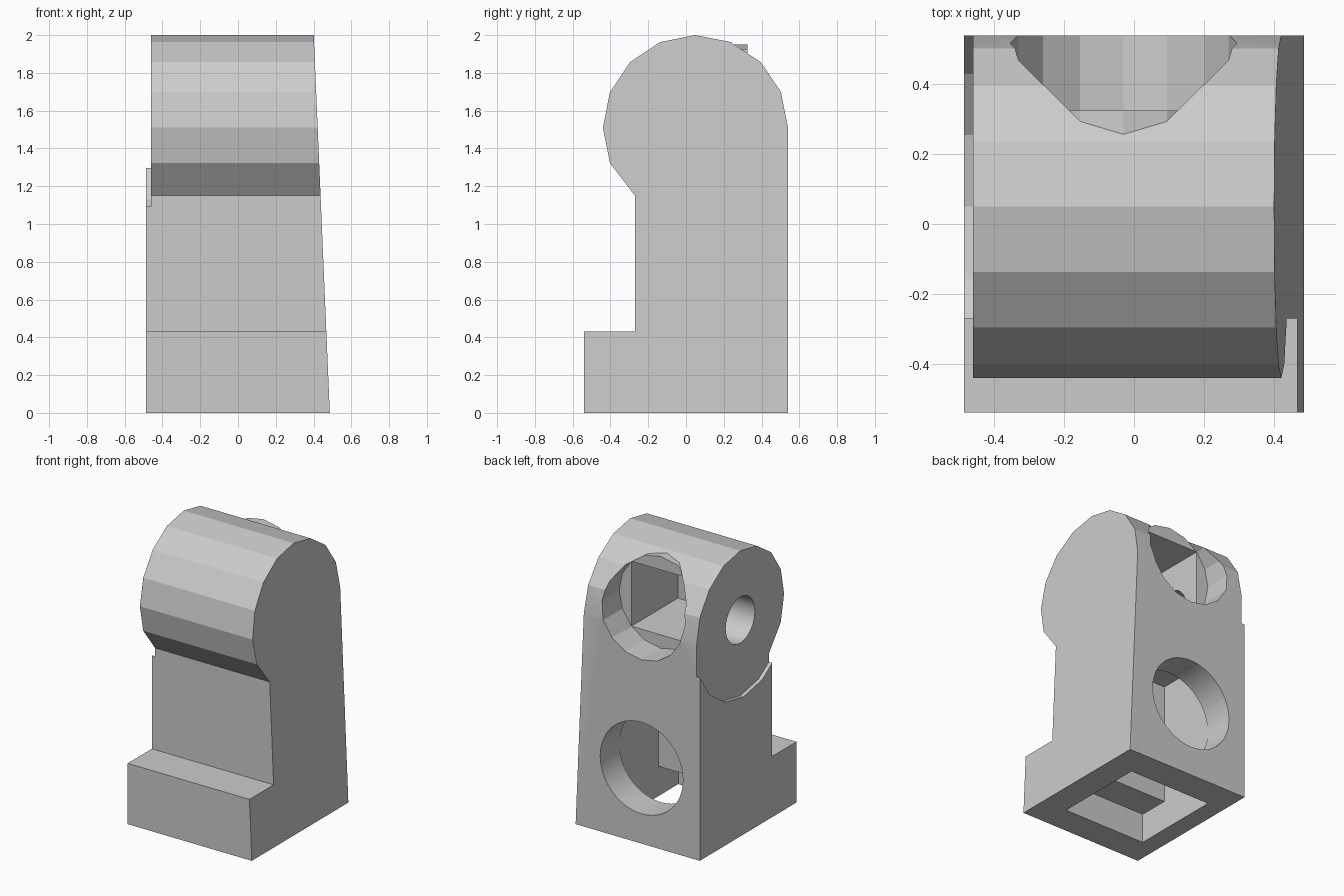
import bpy, bmesh, math
from mathutils import Vector

if "Cube" in bpy.data.objects:
    bpy.data.objects.remove(bpy.data.objects["Cube"])

HY, HZ = 0.05, 1.51      # hip centre
CX = -0.03               # centre line of the cavities


def mesh_object(name, bm):
    bmesh.ops.recalc_face_normals(bm, faces=bm.faces)
    me = bpy.data.meshes.new(name)
    bm.to_mesh(me)
    bm.free()
    ob = bpy.data.objects.new(name, me)
    bpy.context.collection.objects.link(ob)
    return ob


def prism(name, near, far):
    """Solid between two matching outlines."""
    bm = bmesh.new()
    a = [bm.verts.new(p) for p in near]
    b = [bm.verts.new(p) for p in far]
    bm.faces.new(a)
    bm.faces.new(b[::-1])
    n = len(a)
    for i in range(n):
        bm.faces.new((a[i], b[i], b[(i + 1) % n], a[(i + 1) % n]))
    return mesh_object(name, bm)


def ring(cu, cv, r, n):
    return [(cu + r * math.cos(2 * math.pi * i / n),
             cv + r * math.sin(2 * math.pi * i / n)) for i in range(n)]


def cyl_x(name, r, n, x0, x1):
    c = ring(HY, HZ, r, n)
    return prism(name, [(x0, y, z) for y, z in c], [(x1, y, z) for y, z in c])


def cyl_y(name, z0, r, n, y0, y1):
    c = ring(CX, z0, r, n)
    return prism(name, [(x, y0, z) for x, z in c], [(x, y1, z) for x, z in c])


def box(name, x0, x1, y0, y1, z0, z1):
    q = [(x0, y0), (x1, y0), (x1, y1), (x0, y1)]
    return prism(name, [(x, y, z0) for x, y in q], [(x, y, z1) for x, y in q])


def combine(target, tool, op):
    m = target.modifiers.new(op, 'BOOLEAN')
    m.operation = op
    m.solver = 'EXACT'
    m.object = tool
    bpy.context.view_layer.objects.active = target
    bpy.ops.object.modifier_apply(modifier=m.name)
    bpy.data.objects.remove(tool)


# Side profile: foot, shin, 16-sided hip, back; outer side tapers upwards
hip = [(HY + 0.49 * math.cos(math.radians(a)), HZ + 0.49 * math.sin(math.radians(a)))
       for a in [202.5 - 22.5 * i for i in range(10)]]
profile = [(-0.54, 0), (-0.54, 0.43), (-0.27, 0.43), (-0.27, 1.15)] + hip + [(0.54, 0)]
leg = prism("leg", [(-0.486, y, z) for y, z in profile],
            [(0.486 - 0.0425 * z, y, z) for y, z in profile])

# Recessed hip face on the inner side
combine(leg, cyl_x("hip_recess", 0.536, 16, -0.7, -0.46), 'DIFFERENCE')

# Upper back socket, with its rim standing proud of the hip
combine(leg, cyl_y("socket_rim", 1.625, 0.325, 16, 0.1, 0.325), 'UNION')
combine(leg, cyl_y("upper_socket", 1.625, 0.325, 16, 0.325, 0.8), 'DIFFERENCE')
combine(leg, box("upper_pocket", CX - 0.23, CX + 0.23, -0.195, 0.4, 1.395, 1.855), 'DIFFERENCE')

# Hollow foot and shin, opened at the bottom and back
combine(leg, box("foot_cavity", -0.355, 0.295, -0.335, 0.325, -0.2, 0.21), 'DIFFERENCE')
combine(leg, box("shin_cavity", -0.355, 0.295, -0.115, 0.325, 0.1, 1.07), 'DIFFERENCE')
combine(leg, cyl_y("lower_socket", 0.535, 0.324, 48, 0.2, 0.8), 'DIFFERENCE')

# Pin hole in the hip
combine(leg, cyl_x("pin_hole", 0.163, 32, -0.7, -0.2), 'DIFFERENCE')

# Flat hip facets, smooth round holes
bpy.ops.object.select_all(action='DESELECT')
leg.select_set(True)
bpy.context.view_layer.objects.active = leg
bpy.ops.object.shade_smooth_by_angle(angle=math.radians(15))
